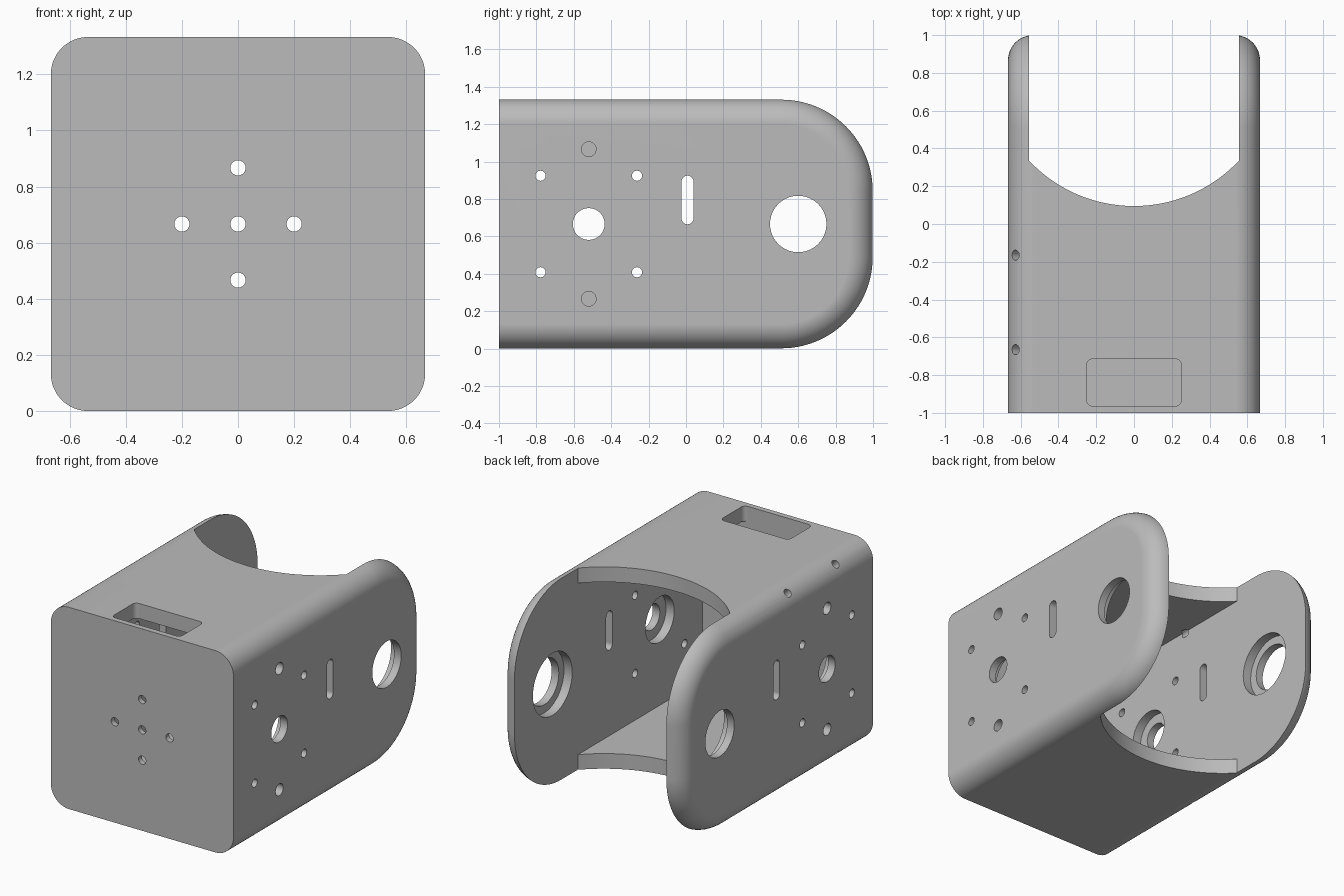
import bpy, bmesh
from math import pi, sin, cos, asin
from mathutils import Matrix, Vector

if "Cube" in bpy.data.objects:
    bpy.data.objects.remove(bpy.data.objects["Cube"])

HALF, HEIGHT, FILLET, END_R = 0.667, 1.333, 0.133, 0.49
INNER, MID = 0.555, HEIGHT / 2

grey = bpy.data.materials.new("plain grey")
grey.use_nodes = True
color = (0.5, 0.5, 0.5, 1)
grey.diffuse_color = color
grey.node_tree.nodes["Principled BSDF"].inputs["Base Color"].default_value = color


def make_object(name, bm):
    bmesh.ops.recalc_face_normals(bm, faces=bm.faces)
    mesh = bpy.data.meshes.new(name)
    bm.to_mesh(mesh)
    bm.free()
    mesh.materials.append(grey)
    obj = bpy.data.objects.new(name, mesh)
    bpy.context.collection.objects.link(obj)
    return obj


def arc(u, v, r, start, end, n=16):
    return [(u + r * cos(start + (end - start) * i / n),
             v + r * sin(start + (end - start) * i / n)) for i in range(n + 1)]


def circle(u, v, r):
    return arc(u, v, r, 0, 2 * pi, 40)[:-1]


def rounded_rect(u0, u1, v0, v1, r):
    corners = [(u1 - r, v1 - r), (u0 + r, v1 - r), (u0 + r, v0 + r), (u1 - r, v0 + r)]
    return [p for i, (u, v) in enumerate(corners)
            for p in arc(u, v, r, i * pi / 2, (i + 1) * pi / 2, 8)]


def loft(name, rings):
    bm = bmesh.new()
    loops = [[bm.verts.new(p) for p in ring] for ring in rings]
    for a, b in zip(loops, loops[1:]):
        for i in range(len(a)):
            j = (i + 1) % len(a)
            bm.faces.new((a[i], a[j], b[j], b[i]))
    bm.faces.new(loops[0])
    bm.faces.new(loops[-1])
    return make_object(name, bm)


def prism(points, axis, lo, hi):
    place = {"X": lambda u, v, w: (w, u, v),
             "Y": lambda u, v, w: (u, w, v),
             "Z": lambda u, v, w: (u, v, w)}[axis]
    return loft("cutter", [[place(u, v, w) for u, v in points] for w in (lo, hi)])


# Solid block: side profile with a rounded rear, filleted along both sides
def side_ring(x, inset):
    r = END_R - inset
    profile = [(-1, inset)]
    profile += arc(1 - END_R, END_R, r, -pi / 2, 0, 28)
    profile += arc(1 - END_R, HEIGHT - END_R, r, 0, pi / 2, 28)
    profile += [(-1, HEIGHT - inset)]
    return [(x, y, z) for y, z in profile]


angles = [pi / 2 * i / 12 for i in range(13)]
half = [(HALF - FILLET + FILLET * sin(t), FILLET * (1 - cos(t))) for t in angles]
stations = [(-x, d) for x, d in reversed(half)] + half
body = loft("motor_bracket", [side_ring(x, d) for x, d in stations])

cutters = []

# Curved open mouth between the two side arms
R = 0.762
sweep = asin(INNER / R)
mouth = arc(0, 0.857, R, -pi / 2 - sweep, -pi / 2 + sweep, 40)
cutters.append(prism(mouth + [(INNER, 1.2), (-INNER, 1.2)], "Z", -0.2, 1.6))

# Hollow interior
cavity = [(-INNER, 0.1), (INNER, 0.1), (INNER, HEIGHT - 0.1), (-INNER, HEIGHT - 0.1)]
cutters.append(prism(cavity, "Y", -0.965, 1.2))

# Top window
cutters.append(prism(rounded_rect(-0.25, 0.25, -0.963, -0.715, 0.03), "Z", 1.1, 1.5))

# Front mounting holes
for x, dz in ((0, 0), (0.2, 0), (-0.2, 0), (0, 0.2), (0, -0.2)):
    cutters.append(prism(circle(x, MID + dz, 0.027), "Y", -1.1, -0.9))

# Holes and slot through both side walls
through = [circle(0.6, MID, 0.151), circle(-0.52, MID, 0.085),
           rounded_rect(-0.024, 0.04, 0.665, 0.925, 0.0318)]
through += [circle(y, MID + s * 0.258, 0.027) for y in (-0.778, -0.262) for s in (-1, 1)]
for points in through:
    cutters.append(prism(points, "X", -0.9, 0.9))

for side in (-1, 1):
    # Counterbores on the inside of each wall
    for y, r in ((0.6, 0.205), (-0.52, 0.15)):
        cutters.append(prism(circle(y, MID, r), "X", side * 0.5, side * 0.615))
    # Blind outer holes
    for s in (-1, 1):
        cutters.append(prism(circle(-0.52, MID + s * 0.4, 0.039), "X", side * 0.59, side * 0.8))

# Slanted holes through the right-hand filleted edges
for y in (-0.165, -0.665):
    for s in (-1, 1):
        bm = bmesh.new()
        bmesh.ops.create_cone(bm, cap_ends=True, segments=32, radius1=0.027,
                              radius2=0.027, depth=0.24)
        turn = Vector((-1, 0, s)).to_track_quat("Z", "Y").to_matrix().to_4x4()
        spot = Matrix.Translation((-0.629, y, MID + s * (MID - 0.039)))
        bmesh.ops.transform(bm, matrix=spot @ turn, verts=bm.verts)
        cutters.append(make_object("cutter", bm))

# Apply all cuts, then discard the cutters
for cutter in cutters:
    cutter.hide_render = True
    mod = body.modifiers.new("cut", "BOOLEAN")
    mod.operation = "DIFFERENCE"
    mod.solver = "EXACT"
    mod.object = cutter
bpy.context.view_layer.update()
evaluated = body.evaluated_get(bpy.context.evaluated_depsgraph_get())
result = bpy.data.meshes.new_from_object(evaluated)
body.modifiers.clear()
body.data = result
for cutter in cutters:
    bpy.data.objects.remove(cutter)
body.data.materials.clear()
body.data.materials.append(grey)

# Smooth curved surfaces while keeping flat faces crisp
bpy.ops.object.select_all(action="DESELECT")
body.select_set(True)
bpy.context.view_layer.objects.active = body
bpy.ops.object.shade_smooth_by_angle(angle=pi / 6)
normals = body.modifiers.new("even_shading", "WEIGHTED_NORMAL")
normals.keep_sharp = True
